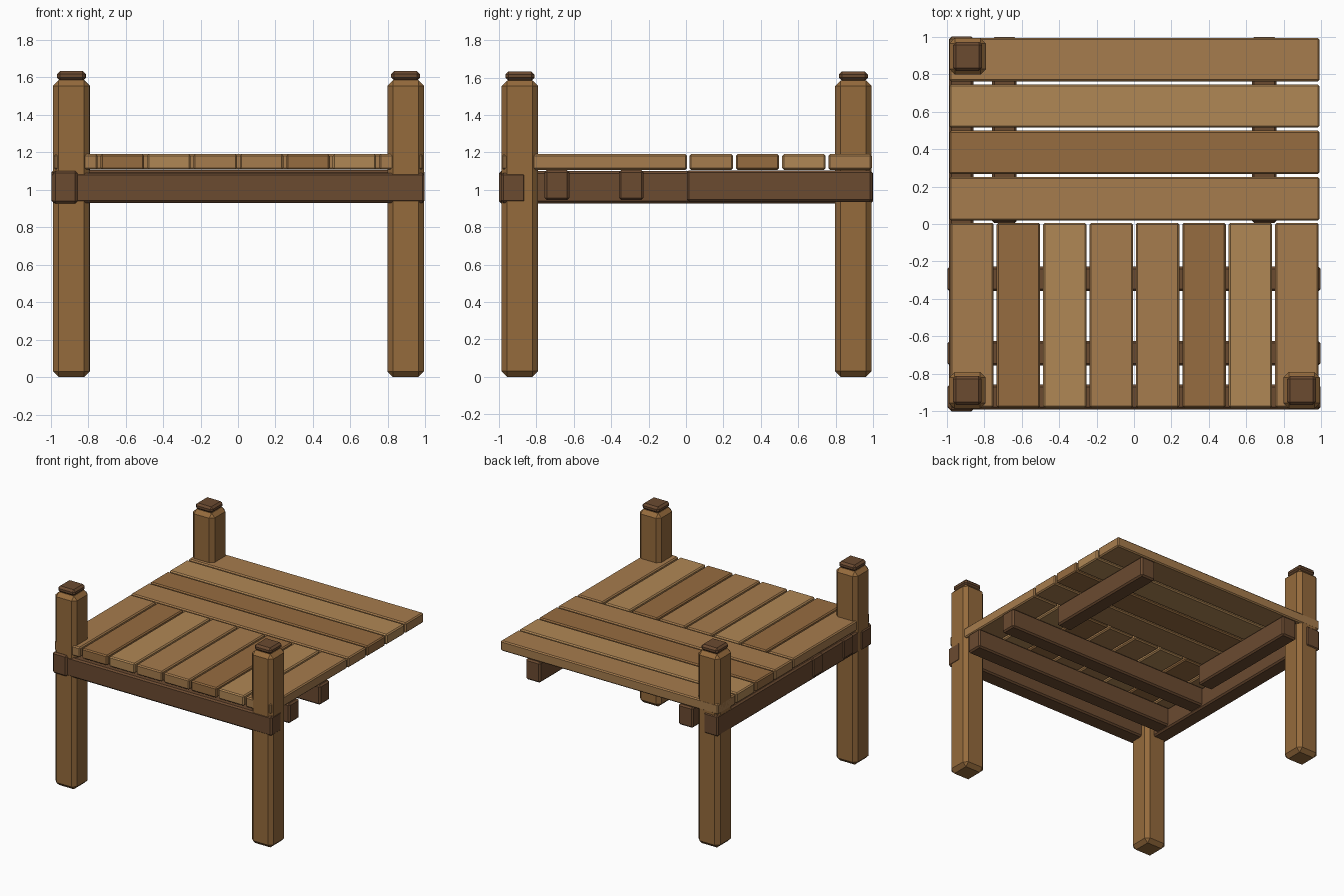
import bpy, bmesh
from mathutils import Vector

if "Cube" in bpy.data.objects:
    bpy.data.objects.remove(bpy.data.objects["Cube"])


def material(name, rgb):
    m = bpy.data.materials.new(name)
    m.diffuse_color = (*rgb, 1)
    m.use_nodes = True
    m.node_tree.nodes["Principled BSDF"].inputs["Base Color"].default_value = m.diffuse_color
    return m


PLANK_MID = material("plank_mid", (0.38, 0.20, 0.074))
PLANK_LIGHT = material("plank_light", (0.434, 0.242, 0.091))
PLANK_DARK = material("plank_dark", (0.305, 0.15, 0.051))
POST = material("post_wood", (0.30, 0.145, 0.045))
BEAM = material("beam_wood", (0.147, 0.069, 0.03))
SHADES = [PLANK_MID, PLANK_DARK, PLANK_LIGHT, PLANK_MID]


def block(name, lo, hi, chamfer, mat):
    """Chamfered box spanning two opposite corners."""
    lo, hi = Vector(lo), Vector(hi)
    mid, size = (lo + hi) / 2, hi - lo
    bm = bmesh.new()
    bmesh.ops.create_cube(bm, size=1)
    bmesh.ops.scale(bm, vec=size, verts=bm.verts)
    bmesh.ops.bevel(bm, geom=bm.edges[:], offset=chamfer, segments=1,
                    affect='EDGES')
    me = bpy.data.meshes.new(name)
    bm.to_mesh(me)
    bm.free()
    me.materials.append(mat)
    ob = bpy.data.objects.new(name, me)
    ob.location = mid
    bpy.context.collection.objects.link(ob)
    return ob


# Corner posts with caps (no post at the back right)
for name, x, y in [("front_left", -0.89, -0.888),
                   ("front_right", 0.895, -0.888),
                   ("back_left", -0.888, 0.895)]:
    r, c = 0.098, 0.077
    block(name + "_post", (x - r, y - r, 0), (x + r, y + r, 1.585), 0.03, POST)
    block(name + "_post_cap", (x - c, y - c, 1.583), (x + c, y + c, 1.633),
          0.016, BEAM)

# Front frame beam and the cross beams behind it
for name, y, z in [("front_beam", -0.923, 0.93),
                   ("cross_beam_1", -0.69, 0.945),
                   ("cross_beam_2", -0.293, 0.945)]:
    block(name, (-0.996, y - 0.066, z), (0.996, y + 0.066, z + 0.16),
          0.012, BEAM)

# Left frame beam, full depth
block("left_beam", (-0.987, -1.0, 0.927), (-0.857, 1.0, 1.1), 0.012, BEAM)

# Joists under the back planks
for i, x in enumerate((-0.692, 0.695)):
    block(f"back_joist_{i + 1}", (x - 0.066, 0.005, 0.935),
          (x + 0.066, 0.997, 1.104), 0.012, BEAM)

# Front deck planks, running front to back
for i in range(8):
    x = -0.865 + i * 0.2478
    block(f"front_plank_{i + 1}", (x - 0.116, -0.981, 1.107),
          (x + 0.116, 0.006, 1.19), 0.009, SHADES[i % 4])

# Back deck planks, running side to side
for i in range(4):
    y = 0.135 + i * 0.2475
    block(f"back_plank_{i + 1}", (-0.986, y - 0.116, 1.107),
          (0.99, y + 0.116, 1.19), 0.009, SHADES[i])
